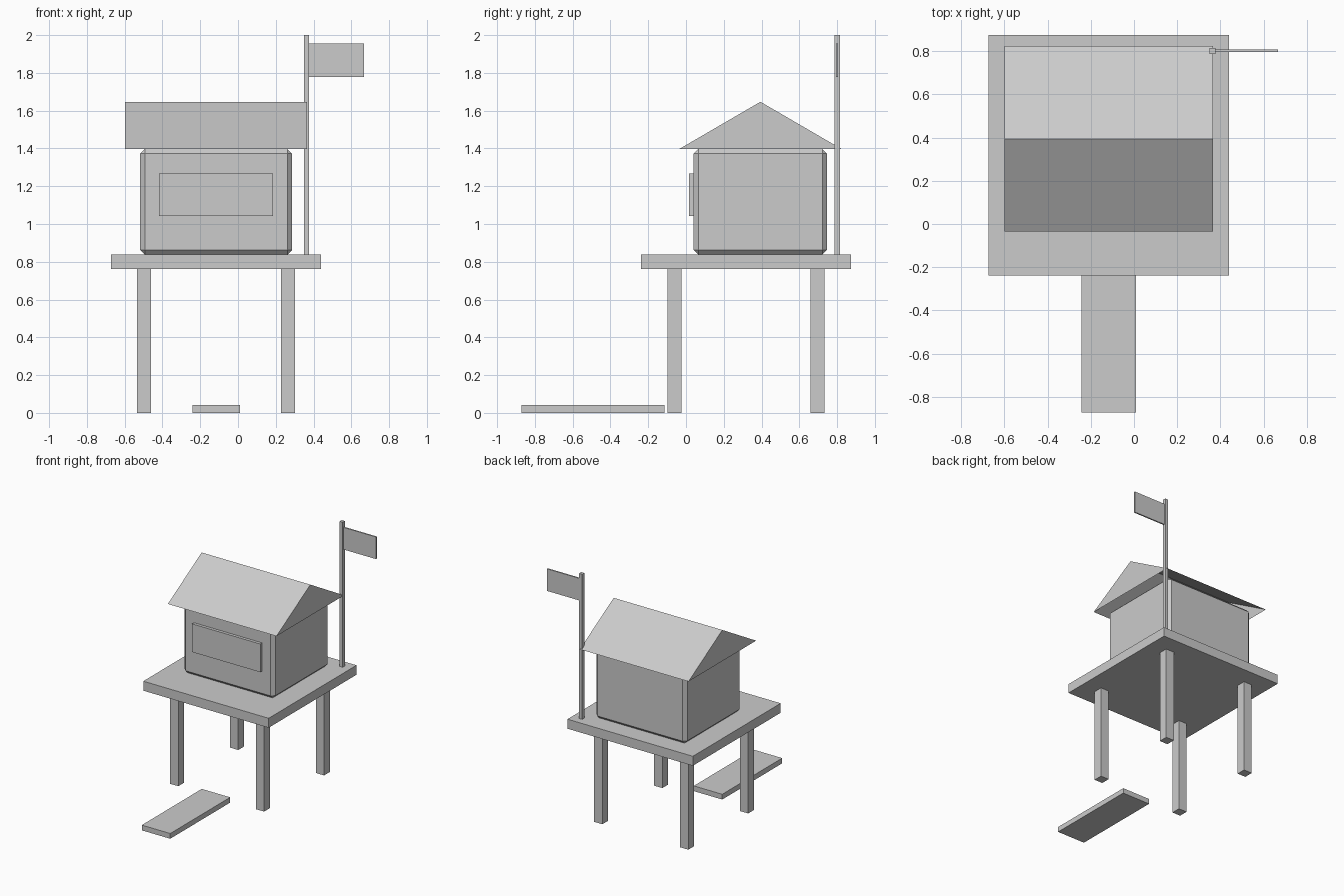
import bpy
import bmesh

if "Cube" in bpy.data.objects:
    bpy.data.objects.remove(bpy.data.objects["Cube"])

grey = bpy.data.materials.new("plain grey")
grey.diffuse_color = (0.6, 0.6, 0.6, 1)
grey.use_nodes = True
grey.node_tree.nodes["Principled BSDF"].inputs["Base Color"].default_value = grey.diffuse_color


def finish(name, bm):
    bmesh.ops.recalc_face_normals(bm, faces=bm.faces)
    mesh = bpy.data.meshes.new(name)
    bm.to_mesh(mesh)
    bm.free()
    mesh.materials.append(grey)
    ob = bpy.data.objects.new(name, mesh)
    bpy.context.collection.objects.link(ob)
    return ob


def box(name, x, y, z, bevel=0):
    """Box from (min, max) ranges, with an optional single chamfer."""
    bm = bmesh.new()
    bmesh.ops.create_cube(bm, size=1)
    for v in bm.verts:
        v.co = [(r[0] + r[1]) / 2 + c * (r[1] - r[0]) for c, r in zip(v.co, (x, y, z))]
    if bevel:
        bmesh.ops.bevel(bm, geom=bm.edges[:], offset=bevel, segments=1,
                        affect='EDGES', profile=0.5)
    return finish(name, bm)


# Raised platform on four square legs
box("platform", (-0.672, 0.439), (-0.239, 0.873), (0.762, 0.838))
for side, x in (("left", -0.497), ("right", 0.264)):
    for end, y in (("front", -0.062), ("back", 0.697)):
        box(f"{end}_{side}_leg", (x - 0.037, x + 0.037), (y - 0.037, y + 0.037), (0, 0.762))

# Chamfered cabin with a window panel on the front
box("cabin", (-0.518, 0.287), (0.04, 0.747), (0.838, 1.397), bevel=0.025)
box("window_panel", (-0.418, 0.186), (0.016, 0.041), (1.042, 1.268))

# Gabled roof shell, open underneath
bm = bmesh.new()
profile = [(-0.034, 1.398), (0.394, 1.647), (0.822, 1.398)]
left, right = ([bm.verts.new((x, y, z)) for y, z in profile] for x in (-0.598, 0.365))
bm.faces.new(left[::-1])
bm.faces.new(right)
for i in range(2):
    bm.faces.new((left[i], left[i + 1], right[i + 1], right[i]))
roof = finish("roof", bm)
# Point the open shell's faces outward
if roof.data.polygons[2].normal.z < 0:
    roof.data.flip_normals()

# Flagpole and flag
box("flagpole", (0.35, 0.377), (0.787, 0.814), (0.838, 2.0))
box("flag", (0.377, 0.667), (0.795, 0.806), (1.779, 1.956))

# Plank lying on the ground in front
box("ground_plank", (-0.242, 0.01), (-0.872, -0.113), (0, 0.042))
